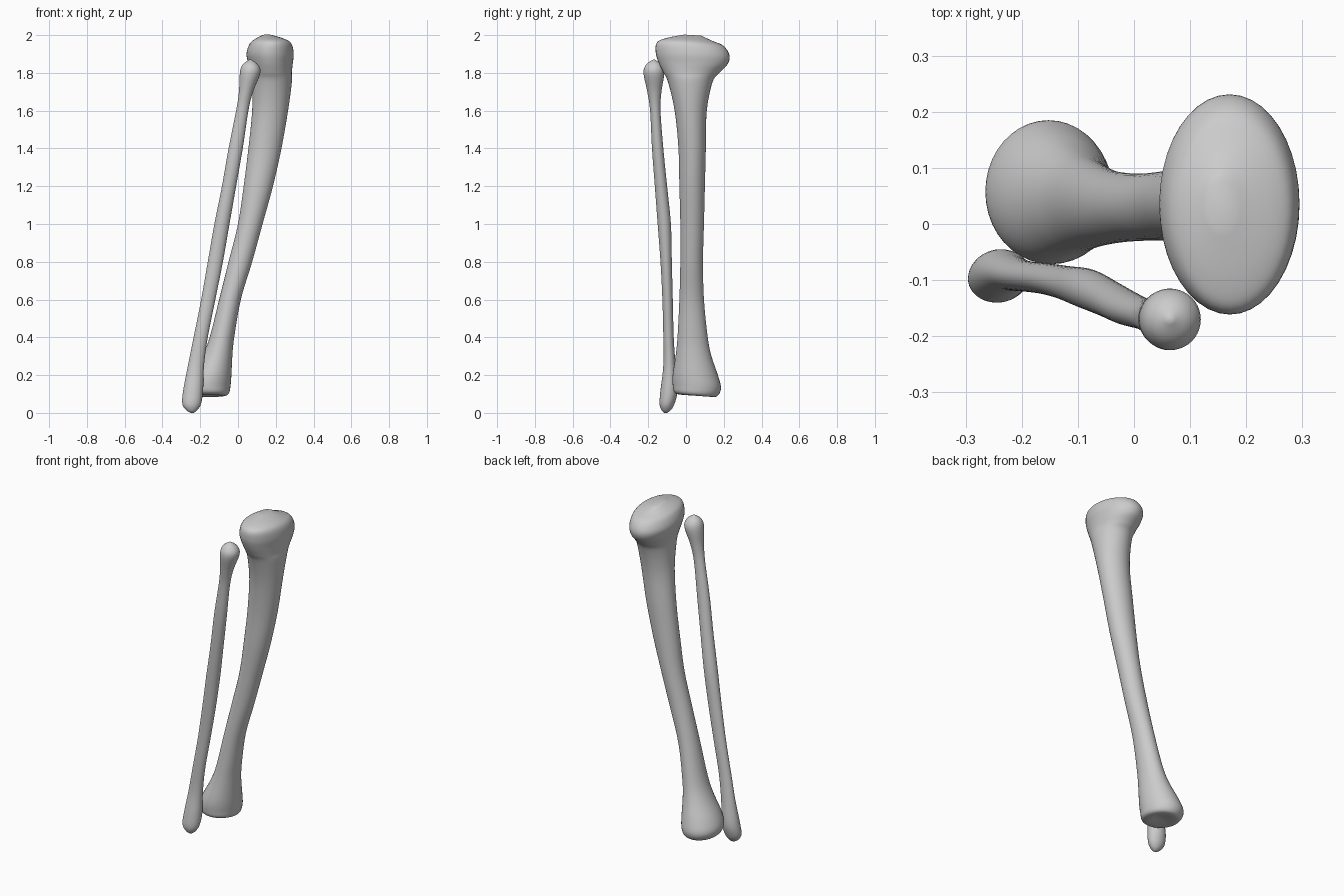
import bpy, bmesh, math
from mathutils import Vector

SIDES = 40
STEPS = 5

cube = bpy.data.objects.get("Cube")
if cube:
    bpy.data.objects.remove(cube)

bone = bpy.data.materials.new("bone grey")
bone.use_nodes = True
colour = (0.6, 0.6, 0.6, 1)
bone.diffuse_color = colour
bone.node_tree.nodes["Principled BSDF"].inputs["Base Color"].default_value = colour


def smooth_sections(sections):
    """Pass a Catmull-Rom curve through the section values."""
    rows = [Vector(s) for s in sections]
    rows = [rows[0]] + rows + [rows[-1]]
    result = []
    for a, b, c, d in zip(rows, rows[1:], rows[2:], rows[3:]):
        for step in range(STEPS):
            t = step / STEPS
            result.append(b + (c - a) * (t / 2)
                          + (a * 2 - b * 5 + c * 4 - d) * (t * t / 2)
                          + (b * 3 - a - c * 3 + d) * (t ** 3 / 2))
    result.append(rows[-1])
    return result


def make_bone(name, sections, shape):
    """Loft rounded sections given as height, left, right, front, back.

    The shape function moves each finished point for local bumps and hollows.
    """
    bm = bmesh.new()
    rings = []
    for z, x0, x1, y0, y1 in smooth_sections(sections):
        ring = []
        for i in range(SIDES):
            angle = math.tau * i / SIDES
            x = (x0 + x1) / 2 + (x1 - x0) / 2 * math.cos(angle)
            y = (y0 + y1) / 2 + (y1 - y0) / 2 * math.sin(angle)
            ring.append(bm.verts.new(shape(Vector((x, y, z)), angle)))
        rings.append(ring)
    for low, high in zip(rings, rings[1:]):
        for i in range(SIDES):
            j = (i + 1) % SIDES
            bm.faces.new((low[i], low[j], high[j], high[i]))
    bm.faces.new(rings[0][::-1])
    bm.faces.new(rings[-1])
    mesh = bpy.data.meshes.new(name)
    bm.to_mesh(mesh)
    bm.free()
    mesh.materials.append(bone)
    obj = bpy.data.objects.new(name, mesh)
    bpy.context.collection.objects.link(obj)
    bpy.ops.object.select_all(action="DESELECT")
    obj.select_set(True)
    bpy.context.view_layer.objects.active = obj
    bpy.ops.object.shade_smooth_by_angle(angle=math.radians(50))
    return obj


def shin_shape(point, angle):
    # The lower joint face dips toward the back
    low = max(0, 1 - point.z / 0.3)
    point.z -= low * 0.1 * (point.y - 0.06)
    # The head leans so its back rim sits lower than the front rim
    high = max(0, (point.z - 1.75) / 0.25)
    point.z -= high * 0.06 * (point.y - 0.035)
    return point


def plain_shape(point, angle):
    return point


# Large shin bone, from the ankle joint up to the knee plateau
make_bone("shin_bone", [
    (.1, -.16, -.12, .04, .08),
    (.09, -.22, -.08, -.02, .14),
    (.1, -.25, -.05, -.06, .17),
    (.14, -.265, -.04, -.07, .185),
    (.2, -.245, -.035, -.07, .17),
    (.3, -.19, -.03, -.055, .135),
    (.4, -.15, -.02, -.045, .115),
    (.6, -.1, .015, -.035, .095),
    (.8, -.05, .075, -.03, .09),
    (1, 0, .13, -.03, .095),
    (1.2, .03, .185, -.035, .1),
    (1.4, .055, .23, -.04, .105),
    (1.6, .075, .265, -.06, .11),
    (1.75, .075, .285, -.095, .14),
    (1.8, .07, .285, -.12, .175),
    (1.85, .055, .29, -.145, .22),
    (1.9, .045, .295, -.16, .23),
    (1.95, .06, .285, -.155, .2),
    (1.975, .085, .255, -.11, .14),
    (2, .13, .18, -.01, .08),
], shin_shape)

# Slender outer bone, from the ankle knob up to the rounded head
make_bone("outer_bone", [
    (0, -.25, -.235, -.115, -.1),
    (.015, -.275, -.215, -.13, -.08),
    (.05, -.295, -.195, -.14, -.06),
    (.12, -.29, -.185, -.135, -.045),
    (.25, -.265, -.18, -.12, -.055),
    (.4, -.235, -.16, -.12, -.065),
    (.6, -.195, -.12, -.125, -.07),
    (.8, -.16, -.08, -.135, -.075),
    (1, -.125, -.045, -.15, -.08),
    (1.2, -.085, -.01, -.165, -.1),
    (1.4, -.05, .025, -.18, -.12),
    (1.6, -.01, .055, -.19, -.135),
    (1.7, .005, .08, -.205, -.13),
    (1.8, .01, .118, -.225, -.115),
    (1.845, .025, .105, -.21, -.13),
    (1.87, .06, .07, -.175, -.165),
], plain_shape)
